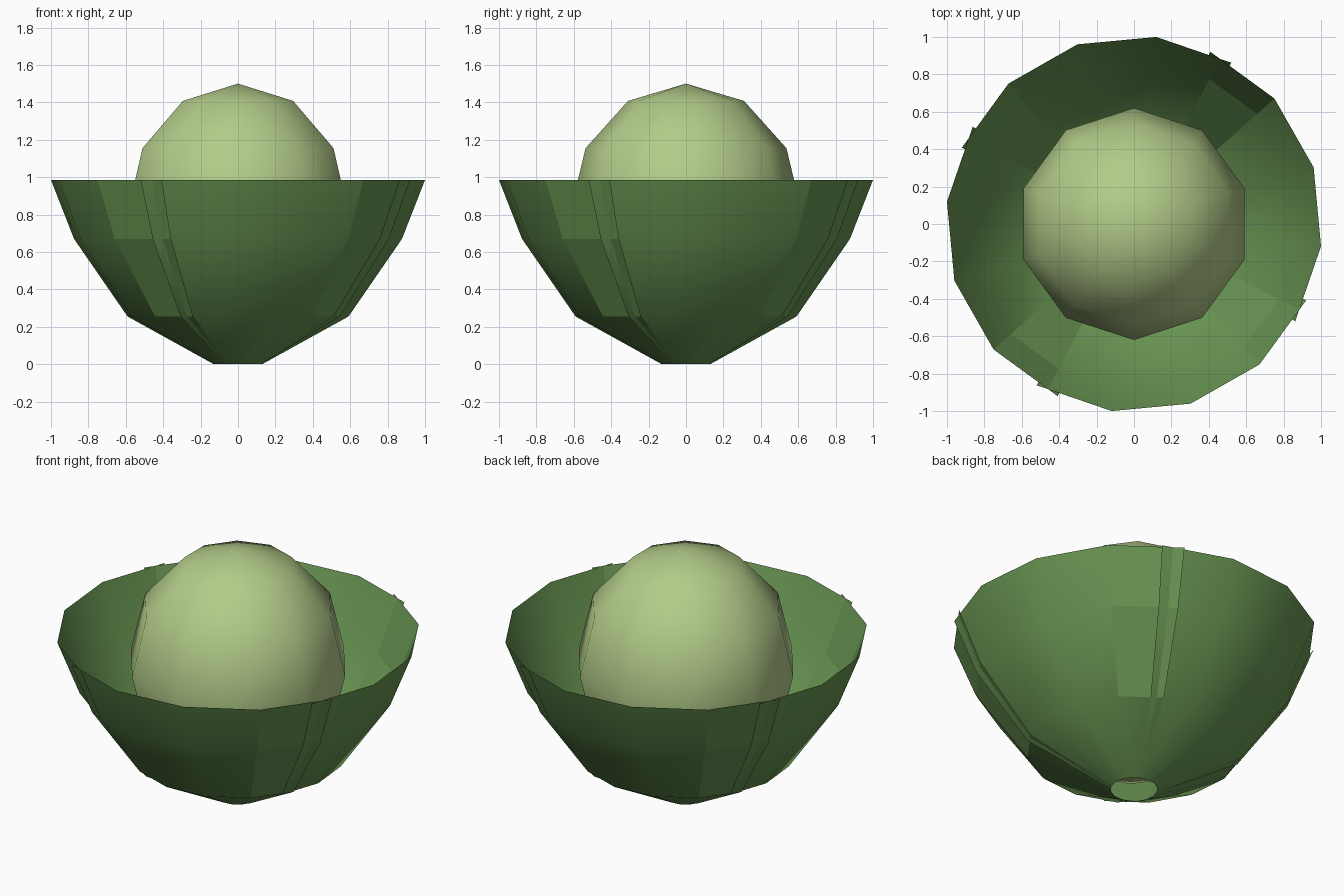
import bpy, bmesh
from math import radians, sin, cos

if "Cube" in bpy.data.objects:
    bpy.data.objects.remove(bpy.data.objects["Cube"])


def material(name, color):
    m = bpy.data.materials.new(name)
    m.diffuse_color = color
    m.use_nodes = True
    m.node_tree.nodes["Principled BSDF"].inputs["Base Color"].default_value = m.diffuse_color
    return m


def finish(bm, name, mat):
    me = bpy.data.meshes.new(name)
    bm.to_mesh(me)
    bm.free()
    me.materials.append(mat)
    ob = bpy.data.objects.new(name, me)
    bpy.context.collection.objects.link(ob)
    return ob


leaf_green = material("leaf_green", (0.14, 0.30, 0.085, 1))
heart_green = material("heart_green", (0.45, 0.60, 0.25, 1))

# Heart: low-poly ball, slightly taller than wide
bm = bmesh.new()
bmesh.ops.create_uvsphere(bm, u_segments=10, v_segments=6, radius=1)
for v in bm.verts:
    v.co = (v.co.x * 0.62, v.co.y * 0.62, 0.81 + v.co.z * 0.69)
for f in bm.faces:
    f.smooth = True
finish(bm, "heart", heart_green)

# Outer leaves: four curved single-sided sheets, each overlapping the next
PROFILE = [(0.13, 0.0), (0.595, 0.255), (0.883, 0.67), (1.007, 0.985)]
START, STEP, COLS = 58.9, 24.3, 4


def leaf(name, turn):
    bm = bmesh.new()
    rows = []
    for r, z in PROFILE:
        angles = [radians(turn + START + STEP * i) for i in range(COLS + 1)]
        rows.append([bm.verts.new((r * cos(a), r * sin(a), z)) for a in angles])
    for j in range(len(rows) - 1):
        for i in range(COLS):
            f = bm.faces.new((rows[j][i], rows[j][i + 1],
                              rows[j + 1][i + 1], rows[j + 1][i]))
            # the overlapping end panels stay flat
            f.smooth = not (i == COLS - 1 and j > 0)
    finish(bm, name, leaf_green)


for k in range(4):
    leaf(f"outer_leaf_{k + 1}", 90 * k)
